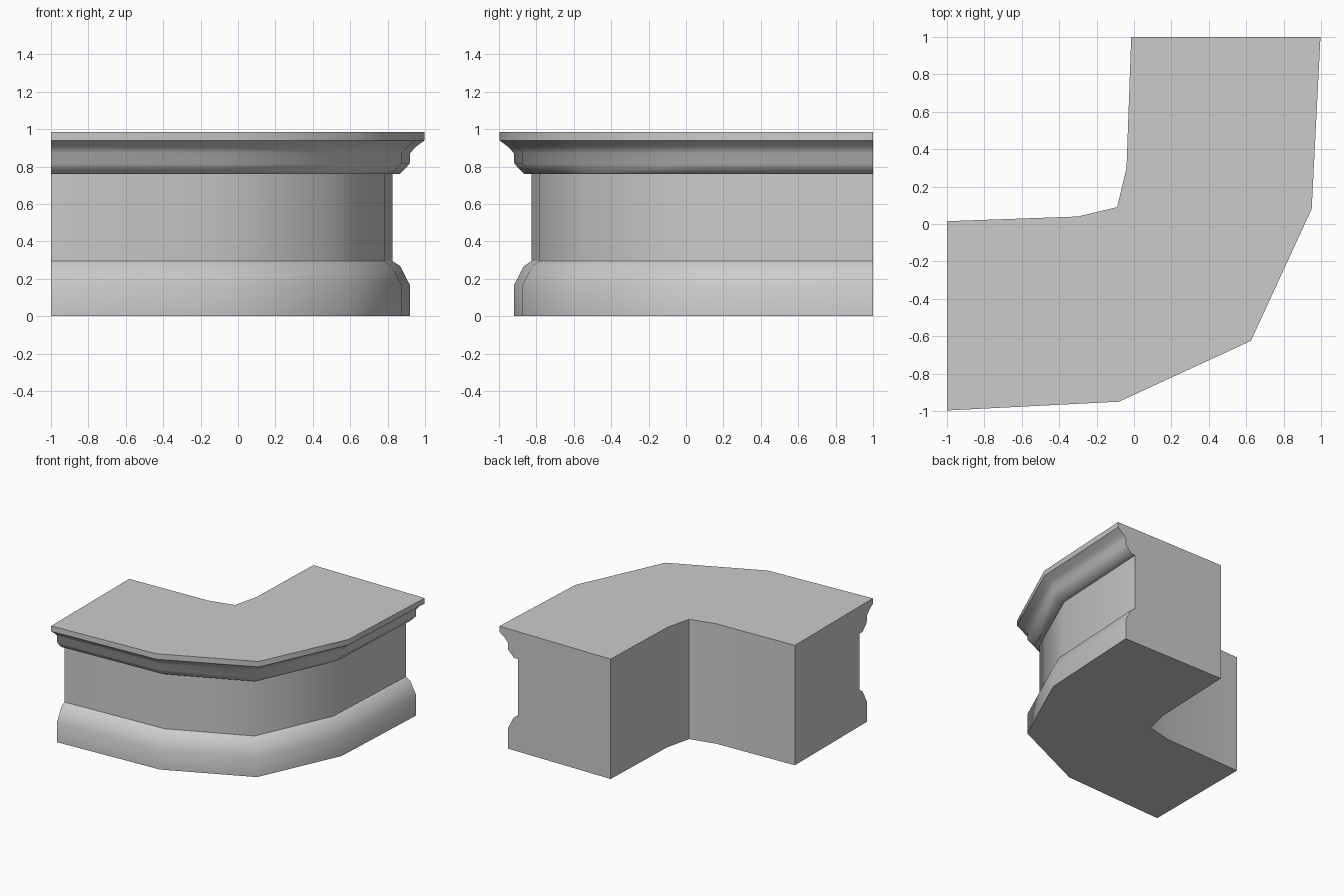
import bpy, bmesh, math
from mathutils import Vector

if "Cube" in bpy.data.objects:
    bpy.data.objects.remove(bpy.data.objects["Cube"])

# Plan stations as (outer, inner) points, from the left end to the corner
half = [((-1.0, -0.997), (-1.0, 0.015)),
        ((-0.08, -0.95), (-0.30, 0.04)),
        ((0.625, -0.625), (-0.09, 0.09))]


def flip(p):
    return (-p[1], -p[0])


stations = half + [(flip(o), flip(i)) for o, i in reversed(half[:2])]

# Cross-section as (depth from the outer edge, height): base, wall, cornice
profile = [(0.076, 0.0), (0.076, 0.165), (0.128, 0.267), (0.168, 0.295),
           (0.168, 0.76), (0.132, 0.76), (0.078, 0.815), (0.076, 0.872),
           (0.045, 0.906), (0.0, 0.94), (0.0, 0.985),
           (1.0, 0.985), (1.0, 0.0)]

# Sweep the cross-section round the corner
bm = bmesh.new()
rings = []
for outer, inner in stations:
    o, i = Vector(outer), Vector(inner)
    rings.append([bm.verts.new((*o.lerp(i, t), z)) for t, z in profile])
n = len(profile)
for a, b in zip(rings, rings[1:]):
    for k in range(n):
        j = (k + 1) % n
        bm.faces.new((a[k], b[k], b[j], a[j]))

# Cut ends
bm.faces.new(rings[0])
bm.faces.new(rings[-1][::-1])
bmesh.ops.recalc_face_normals(bm, faces=bm.faces)

mesh = bpy.data.meshes.new("curved_corner_plinth")
bm.to_mesh(mesh)
bm.free()
plinth = bpy.data.objects.new("curved_corner_plinth", mesh)
bpy.context.collection.objects.link(plinth)

# Soft bends along the moulding, sharp steps in the profile
bpy.context.view_layer.objects.active = plinth
plinth.select_set(True)
bpy.ops.object.shade_smooth_by_angle(angle=math.radians(46))
